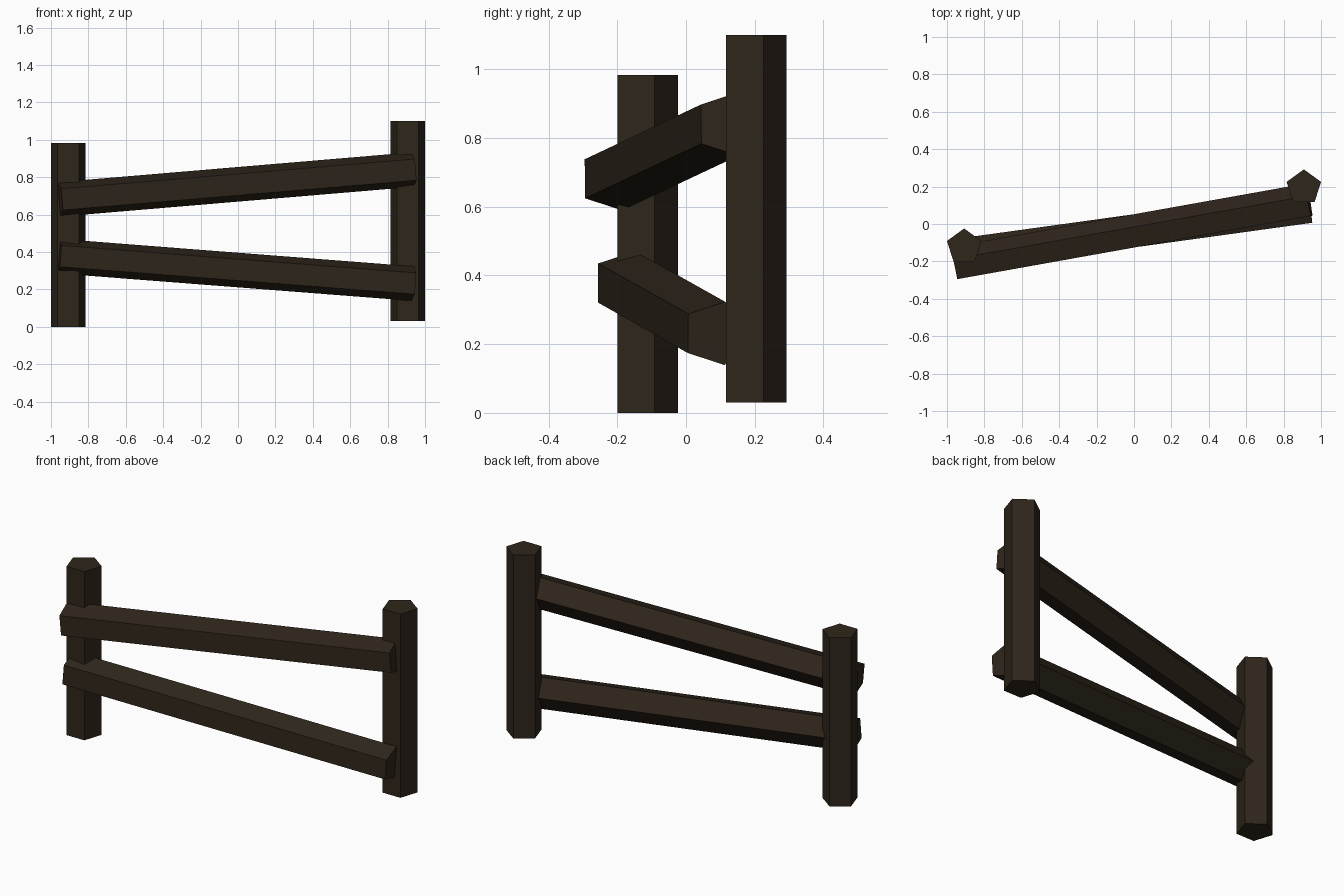
import bpy, bmesh
from math import cos, sin, tau
from mathutils import Vector

if "Cube" in bpy.data.objects:
    bpy.data.objects.remove(bpy.data.objects["Cube"])

R = 0.097             # radius of every five-sided timber
FLAT = 0.809 * R      # axis to flat front face

wood = bpy.data.materials.new("dark_wood")
wood.diffuse_color = (0.028, 0.019, 0.011, 1)
wood.use_nodes = True
wood.node_tree.nodes["Principled BSDF"].inputs["Base Color"].default_value = wood.diffuse_color


def timber(name, start, end, back):
    """Pentagonal prism from start to end, with one corner ridge towards back."""
    axis = (end - start).normalized()
    side = axis.cross(back)
    bm = bmesh.new()
    ring = [bm.verts.new(start + R * (cos(i * tau / 5) * back + sin(i * tau / 5) * side))
            for i in range(5)]
    cap = bm.faces.new(ring)
    ext = bmesh.ops.extrude_face_region(bm, geom=[cap], use_keep_orig=True)
    top = [v for v in ext["geom"] if isinstance(v, bmesh.types.BMVert)]
    bmesh.ops.translate(bm, verts=top, vec=end - start)
    bmesh.ops.recalc_face_normals(bm, faces=bm.faces)
    mesh = bpy.data.meshes.new(name)
    bm.to_mesh(mesh)
    bm.free()
    mesh.materials.append(wood)
    bpy.context.collection.objects.link(bpy.data.objects.new(name, mesh))


def post(name, x, y, z0, z1):
    timber(name, Vector((x, y, z0)), Vector((x, y, z1)), Vector((0, 1, 0)))


def rail(name, left, right):
    """Rail given by the centres of its flat front face at both ends."""
    left, right = Vector(left), Vector(right)
    back = Vector((0, 0, 1)).cross(right - left).normalized()
    timber(name, left + FLAT * back, right + FLAT * back, back)


# Upright posts
post("left_post", -0.908, -0.121, 0.0, 0.983)
post("right_post", 0.908, 0.195, 0.03, 1.10)

# Crooked rails on the front of the posts
rail("upper_rail", (-0.94, -0.294, 0.681), (0.95, 0.044, 0.84))
rail("lower_rail", (-0.948, -0.256, 0.378), (0.949, 0.006, 0.231))
